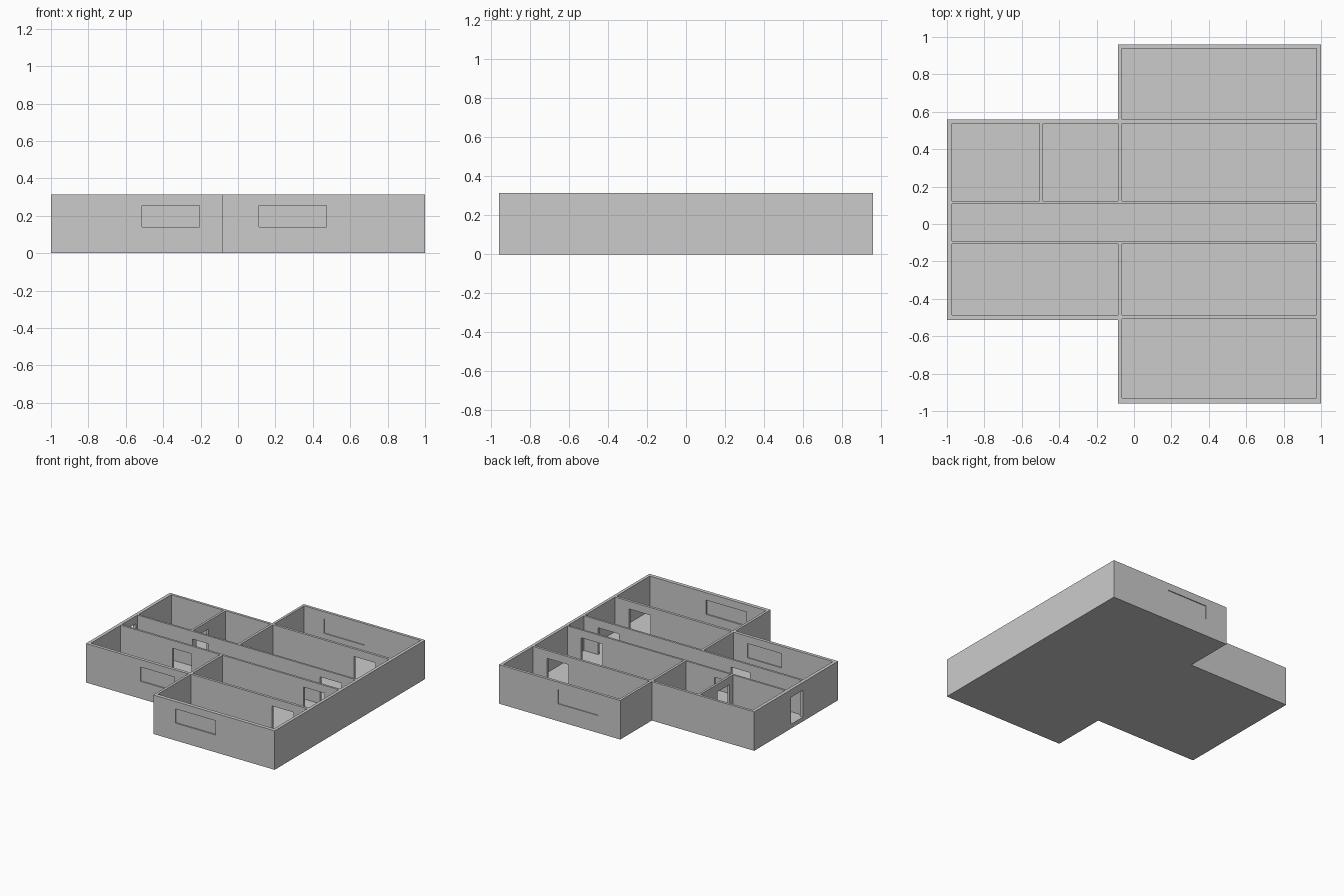
import bpy, bmesh

if "Cube" in bpy.data.objects:
    bpy.data.objects.remove(bpy.data.objects["Cube"])

FLOOR, TOP, HEAD, SILL = 0.035, 0.315, 0.255, 0.14

# Plan outline of the house: a tall right block with a shorter left wing
OUTLINE = [(-0.085, -0.96), (1, -0.96), (1, 0.96), (-0.085, 0.96),
           (-0.085, 0.558), (-1, 0.558), (-1, -0.513), (-0.085, -0.513)]

# Rooms, as x0, x1, y0, y1
ROOMS = [(-0.065, 0.975, 0.558, 0.938), (-0.065, 0.975, 0.123, 0.538),
         (-0.487, -0.085, 0.123, 0.538), (-0.973, -0.505, 0.123, 0.538),
         (-0.973, 0.975, -0.09, 0.107), (-0.973, -0.085, -0.487, -0.107),
         (-0.065, 0.975, -0.487, -0.107), (-0.065, 0.975, -0.93, -0.508)]

# Doorways: four in line on the right, then the wing, partition and entrance
DOORS = [(0.66, 0.85, y - 0.03, y + 0.03) for y in (0.548, 0.115, -0.098, -0.498)]
DOORS += [(-0.51, -0.34, -0.13, -0.07), (-0.482, -0.34, 0.085, 0.145),
          (-0.53, -0.46, 0.165, 0.32), (-1.03, -0.95, -0.065, 0.09)]

# Windows: x0, x1, y centre of the wall
WINDOWS = [(0.112, 0.472, -0.945), (0.112, 0.472, 0.949), (-0.513, -0.207, -0.5)]


def finish(name, bm):
    bmesh.ops.recalc_face_normals(bm, faces=bm.faces)
    mesh = bpy.data.meshes.new(name)
    bm.to_mesh(mesh)
    bm.free()
    ob = bpy.data.objects.new(name, mesh)
    bpy.context.collection.objects.link(ob)
    return ob


def prism(name, points, z0, z1):
    bm = bmesh.new()
    face = bm.faces.new([bm.verts.new((x, y, z0)) for x, y in points])
    ext = bmesh.ops.extrude_face_region(bm, geom=[face])
    for v in ext["geom"]:
        if isinstance(v, bmesh.types.BMVert):
            v.co.z = z1
    return finish(name, bm)


def boxes(name, items):
    bm = bmesh.new()
    for x0, x1, y0, y1, z0, z1 in items:
        for v in bmesh.ops.create_cube(bm, size=1)["verts"]:
            v.co.x = x1 if v.co.x > 0 else x0
            v.co.y = y1 if v.co.y > 0 else y0
            v.co.z = z1 if v.co.z > 0 else z0
    return finish(name, bm)


def cut(target, cutter):
    mod = target.modifiers.new(cutter.name, "BOOLEAN")
    mod.operation, mod.solver, mod.object = "DIFFERENCE", "EXACT", cutter
    bpy.context.view_layer.objects.active = target
    bpy.ops.object.modifier_apply(modifier=mod.name)
    bpy.data.objects.remove(cutter)


# Floor slab, a darker grey than the walls
slab = prism("floor_slab", OUTLINE, 0, FLOOR)
mat = bpy.data.materials.new("floor_grey")
mat.diffuse_color = (0.58, 0.58, 0.58, 1)
mat.use_nodes = True
mat.node_tree.nodes["Principled BSDF"].inputs["Base Color"].default_value = mat.diffuse_color
slab.data.materials.append(mat)

# Walls: solid block with rooms hollowed out, then openings cut
walls = prism("walls", OUTLINE, FLOOR, TOP)
cut(walls, boxes("room_cutter", [(*r, -0.1, 0.5) for r in ROOMS]))
cut(walls, boxes("opening_cutter",
                 [(*d, -0.1, HEAD - 0.003) for d in DOORS]
                 + [(a, b, y - 0.04, y + 0.04, SILL, HEAD) for a, b, y in WINDOWS]))

# Window panes set in the middle of each outer wall
boxes("window_panes", [(a, b, y - 0.004, y + 0.004, SILL, HEAD) for a, b, y in WINDOWS])
